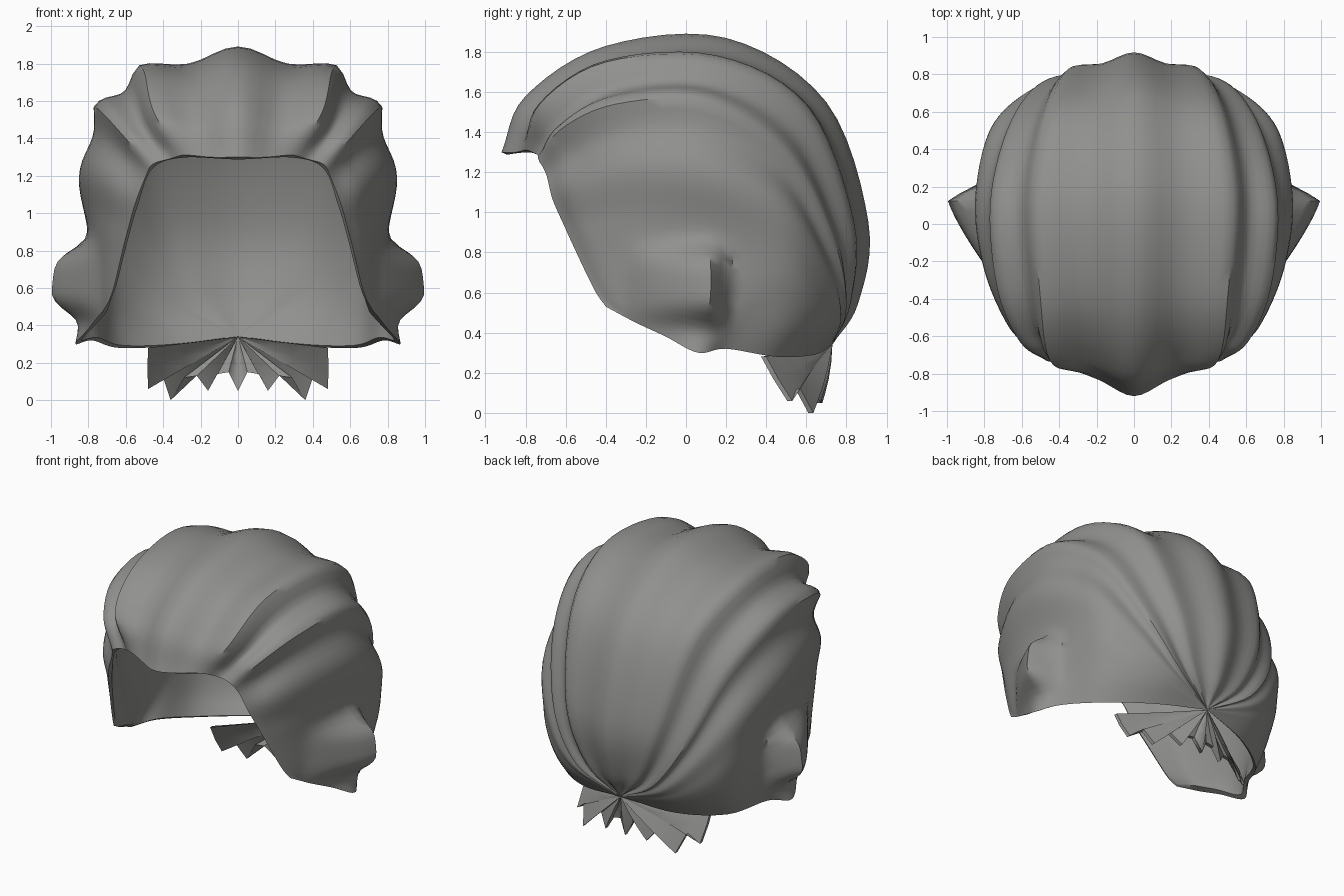
import bpy, bmesh, math
from mathutils import Vector

if "Cube" in bpy.data.objects:
    bpy.data.objects.remove(bpy.data.objects["Cube"])

mat = bpy.data.materials.new("hair_grey")
mat.diffuse_color = (0.28, 0.285, 0.27, 1)
mat.use_nodes = True
mat.node_tree.nodes["Principled BSDF"].inputs["Base Color"].default_value = mat.diffuse_color

KNOT = Vector((0, 0.73, 0.34))
CENTRE = Vector((0, 0.05, 0.85))

# Ridges of the right half, crown to lower edge, each from hairline towards the knot
RIDGES = [
    [(0, -.92, 1.30), (0, -.80, 1.58), (0, -.40, 1.83), (0, .20, 1.87), (0, .70, 1.55), (0, .91, .95), (0, .86, .55)],
    [(.30, -.79, 1.31), (.45, -.73, 1.54), (.50, -.40, 1.75), (.53, .15, 1.77), (.46, .60, 1.52), (.35, .83, .95), (.20, .82, .55)],
    [(.47, -.73, 1.25), (.61, -.63, 1.41), (.73, -.35, 1.54), (.77, .10, 1.55), (.68, .50, 1.30), (.52, .74, .85), (.30, .80, .52)],
    [(.55, -.66, 1.05), (.67, -.55, 1.12), (.80, -.25, 1.20), (.85, .12, 1.18), (.77, .50, 1.00), (.58, .70, .70), (.35, .77, .48)],
    [(.605, -.57, .85), (.69, -.45, .86), (.77, -.20, .88), (.80, .12, .86), (.76, .47, .72), (.62, .64, .55), (.38, .73, .42)],
    [(.66, -.46, .62), (.72, -.34, .58), (.79, -.12, .58), (.82, .12, .56), (.77, .33, .52), (.66, .53, .42), (.40, .69, .37)],
    [(.69, -.40, .53), (.74, -.25, .45), (.80, -.10, .38), (.87, .06, .30), (.78, .20, .32), (.64, .45, .28), (.36, .64, .29)],
]
PATHS = [[Vector(p) for p in r] + [KNOT] for r in RIDGES]


def spline(pts, s, before=None):
    """Smooth curve through pts at parameter s."""
    i = min(int(s), len(pts) - 2)
    t = s - i
    b, c = pts[i], pts[i + 1]
    a = pts[i - 1] if i else (before if before is not None else b * 2 - c)
    d = pts[i + 2] if i + 2 < len(pts) else c * 2 - b
    return 0.5 * (2 * b + (c - a) * t + (2 * a - 5 * b + 4 * c - d) * t * t
                  + (3 * b - a - 3 * c + d) * t ** 3)


def envelope(u, v):
    row = [spline(p, v * 7) for p in PATHS]
    ghost = row[1].copy()
    ghost.x *= -1
    return spline(row, u * 6, ghost)


def groove_depth(v):
    return (0.02 + 0.07 * min(1, v / .14)) * (1 - v) ** 0.6


def outer(u, v):
    p = envelope(u, v)
    # Grooves between the locks, deepest just under the upper lock
    k = min(int(u * 6), 5)
    t = u * 6 - k
    strength, skew = ((.9, 1), (1.1, .8), (.75, .65), (.1, 1), (0, 1), (0, 1))[k]
    p = p.lerp(CENTRE, strength * groove_depth(v) * math.sin(math.pi * t ** skew) ** 2)
    # Flared side lock with a steep rear face
    front = min(1, max(0, (p.y + .30) / .42))
    rear = min(1, max(0, (.23 - p.y) / .10))
    p.x += .18 * front * rear * math.exp(-(abs(p.z - .64) / .18) ** 4)
    return p


def inner(u, v):
    # Smooth lining just under the grooves
    fade = 1 if u < .5 else 1 - .5 * (u - .5) / .5
    return envelope(u, v).lerp(CENTRE, fade * (1.1 * groove_depth(v) + .006 * (1 - v)))


def finish(bm, name, angle):
    bmesh.ops.remove_doubles(bm, verts=bm.verts, dist=0.0008)
    bmesh.ops.recalc_face_normals(bm, faces=bm.faces)
    me = bpy.data.meshes.new(name)
    bm.to_mesh(me)
    bm.free()
    ob = bpy.data.objects.new(name, me)
    bpy.context.collection.objects.link(ob)
    me.materials.append(mat)
    bpy.ops.object.select_all(action='DESELECT')
    ob.select_set(True)
    bpy.context.view_layer.objects.active = ob
    bpy.ops.object.shade_smooth_by_angle(angle=math.radians(angle))
    m = ob.modifiers.new("mirror", 'MIRROR')
    m.use_clip = True
    return ob


# Hair cap: grooved outside, smooth lining, rim along hairline and lower edge
NU, NV = 48, 42
bm = bmesh.new()


def sheet(fn):
    g = [[bm.verts.new(fn(i / NU, j / NV)) for j in range(NV + 1)] for i in range(NU + 1)]
    for i in range(NU):
        for j in range(NV):
            bm.faces.new((g[i][j], g[i + 1][j], g[i + 1][j + 1], g[i][j + 1]))
    return g


out, lin = sheet(outer), sheet(inner)
for i in range(NU):
    bm.faces.new((out[i][0], lin[i][0], lin[i + 1][0], out[i + 1][0]))
for j in range(NV - 1):
    bm.faces.new((out[NU][j], lin[NU][j], lin[NU][j + 1], out[NU][j + 1]))
for v in bm.verts:
    if abs(v.co.x) < .001:
        v.co.x = 0
finish(bm, "hair_cap", 45)

# Nape tuft: pleated fan hanging from the knot with a spiky edge
EDGE = [(0, .68, .05), (.05, .66, .15), (.11, .66, .14), (.16, .67, .05), (.22, .63, .13), (.29, .63, .12),
        (.36, .635, .0), (.40, .57, .12), (.48, .53, .06), (.485, .46, .17), (.48, .40, .28)]
bm = bmesh.new()
rings = []
for s in (0, .3, .6, .85, 1):
    ring = []
    for i, e in enumerate(EDGE):
        p = KNOT.lerp(Vector(e), s)
        p.y += math.sin(math.pi * s) * (.012 if i % 3 == 0 else -.012)
        ring.append(p)
    rings.append(ring)


def tuft_sheet(dy):
    g = [[bm.verts.new(p + Vector((0, dy * k / 4, 0))) for p in r] for k, r in enumerate(rings)]
    for k in range(4):
        for i in range(len(EDGE) - 1):
            bm.faces.new((g[k][i], g[k][i + 1], g[k + 1][i + 1], g[k + 1][i]))
    return g


a, b = tuft_sheet(0), tuft_sheet(-.025)
for i in range(len(EDGE) - 1):
    bm.faces.new((a[4][i], a[4][i + 1], b[4][i + 1], b[4][i]))
finish(bm, "nape_tuft", 40)
